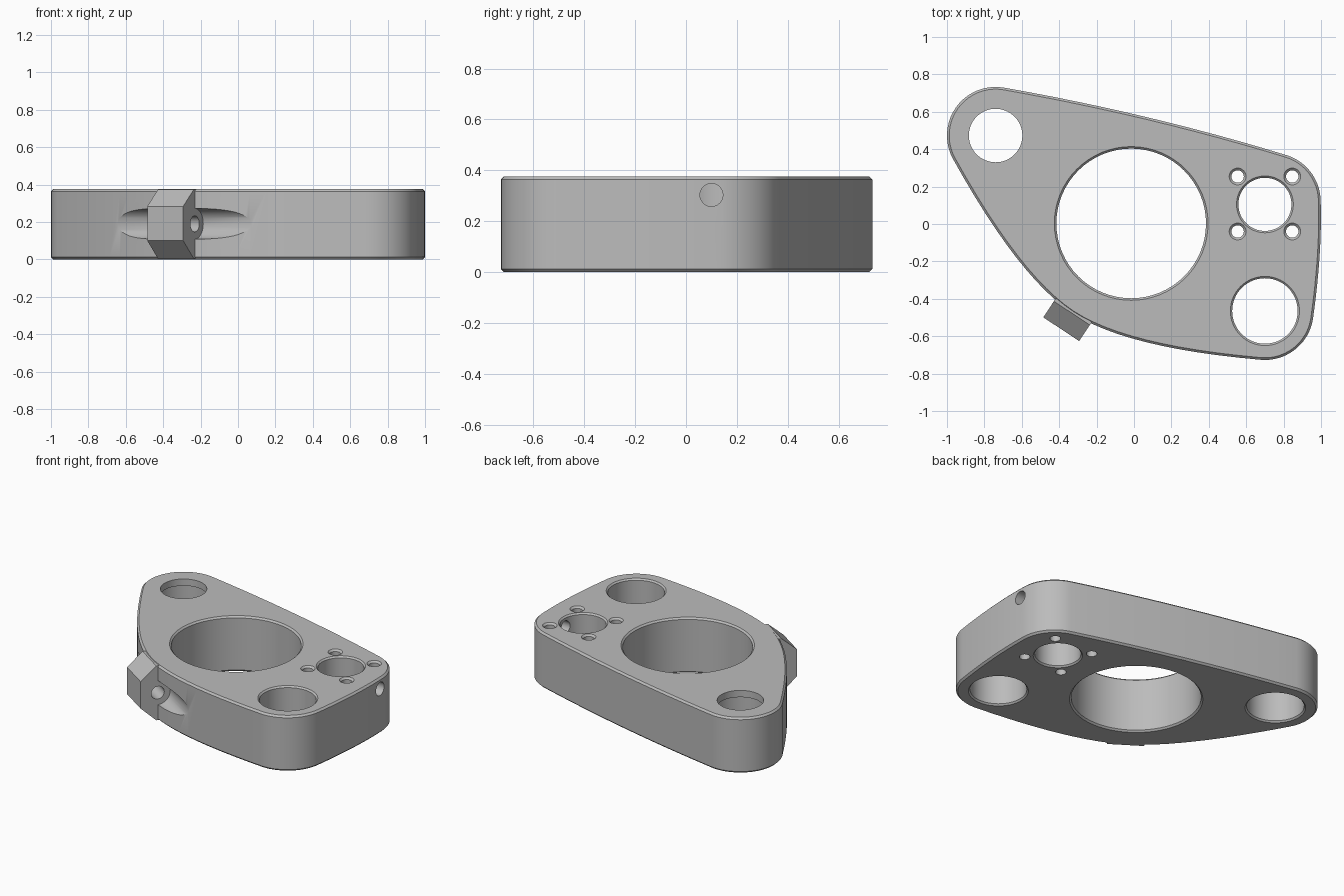
import bpy, bmesh
from math import cos, sin, radians, tau
from mathutils import Matrix, Vector

H = 0.376            # plate thickness
BORE = Vector((-0.015, 0.003, 0))
STEPS = 12

cube = bpy.data.objects.get("Cube")
if cube:
    bpy.data.objects.remove(cube, do_unlink=True)

metal = bpy.data.materials.new("plain_grey_metal")
metal.use_nodes = True
grey = (0.5, 0.5, 0.5, 1)
metal.diffuse_color = grey
metal.node_tree.nodes["Principled BSDF"].inputs["Base Color"].default_value = grey


def finish(name, bm, matrix=Matrix()):
    bm.transform(matrix)
    bmesh.ops.recalc_face_normals(bm, faces=bm.faces)
    mesh = bpy.data.meshes.new(name)
    bm.to_mesh(mesh)
    bm.free()
    mesh.materials.append(metal)
    obj = bpy.data.objects.new(name, mesh)
    bpy.context.collection.objects.link(obj)
    return obj


def prism(name, points, depth, matrix=Matrix()):
    """Extrude a flat outline along its local z."""
    bm = bmesh.new()
    face = bm.faces.new([bm.verts.new((x, y, 0)) for x, y in points])
    new = bmesh.ops.extrude_face_region(bm, geom=[face])["geom"]
    bmesh.ops.translate(bm, vec=(0, 0, depth),
                        verts=[v for v in new if isinstance(v, bmesh.types.BMVert)])
    return finish(name, bm, matrix)


def lathe(name, profile, matrix, sides=64):
    """Solid of revolution from (radius, z) pairs."""
    bm = bmesh.new()
    rings = [[bm.verts.new((r * cos(tau * i / sides), r * sin(tau * i / sides), z))
              for i in range(sides)] for r, z in profile]
    for low, high in zip(rings, rings[1:]):
        for i in range(sides):
            j = (i + 1) % sides
            bm.faces.new((low[i], low[j], high[j], high[i]))
    bm.faces.new(rings[0])
    bm.faces.new(rings[-1])
    return finish(name, bm, matrix)


def apply(obj, mod):
    bpy.context.view_layer.objects.active = obj
    bpy.ops.object.modifier_apply(modifier=mod.name)


def boolean(obj, tool, operation="DIFFERENCE"):
    mod = obj.modifiers.new("boolean", "BOOLEAN")
    mod.solver = "EXACT"
    mod.operation = operation
    mod.object = tool
    apply(obj, mod)
    bpy.data.objects.remove(tool, do_unlink=True)


# Plate outline: corner arcs (centre, radius, start and end angle) joined by
# gentle curves tangent to both neighbours, going clockwise
corners = [(-0.74, 0.473, 0.26, 209, 80), (0.738, 0.12, 0.26, 73, 2),
           (0.70, -0.467, 0.26, -8, -95), (-0.33, -0.475, 0, -123.5, -123.5)]


def on_arc(c, angle):
    a = radians(angle)
    return Vector((c[0] + c[2] * cos(a), c[1] + c[2] * sin(a)))


def heading(angle):
    return Vector((sin(radians(angle)), -cos(radians(angle))))


outline = []
for k, c in enumerate(corners):
    nxt = corners[(k + 1) % len(corners)]
    count = 20 if c[2] else 0
    for i in range(count):
        outline.append(on_arc(c, c[3] + (c[4] - c[3]) * i / count))
    p, q = on_arc(c, c[4]), on_arc(nxt, nxt[3])
    d, e = heading(c[4]), heading(nxt[3])
    mid = p + d * ((q - p).cross(e) / d.cross(e))
    for i in range(STEPS):
        t = i / STEPS
        outline.append(p * (1 - t) ** 2 + mid * 2 * t * (1 - t) + q * t ** 2)

plate = prism("clamp_plate", outline, H)
bevel = plate.modifiers.new("edge_chamfer", "BEVEL")
bevel.width = 0.012
bevel.segments = 1
bevel.limit_method = "ANGLE"
bevel.angle_limit = radians(60)
apply(plate, bevel)


# Vertical holes with chamfered rims
def hole(x, y, r, top, bottom):
    over = 0.01
    profile = [(r + bottom, -over), (r + bottom, 0), (r, bottom),
               (r, H - top), (r + top, H), (r + top, H + over)]
    if not bottom:
        profile.pop(1)
    boolean(plate, lathe("hole_cutter", profile, Matrix.Translation((x, y, 0))))


hole(BORE.x, BORE.y, 0.4, 0.011, 0.011)
hole(0.70, -0.465, 0.175, 0.01, 0.01)
hole(0.70, 0.105, 0.142, 0.01, 0.01)
for sx in (-1, 1):
    for sy in (-1, 1):
        hole(0.70 + sx * 0.146, 0.107 + sy * 0.147, 0.033, 0.012, 0)

# Stepped hole in the long corner, wide from below
stepped = [(0.187, -0.01), (0.187, 0), (0.177, 0.01), (0.177, 0.33),
           (0.143, 0.33), (0.143, H + 0.01)]
boolean(plate, lathe("stepped_cutter", stepped, Matrix.Translation((-0.74, 0.473, 0))))

# Set screw hole through the side into the small bore
side = Matrix.Translation((0.72, 0.1, 0.303)) @ Matrix.Rotation(radians(90), 4, "Y")
boolean(plate, lathe("set_screw_cutter", [(0.045, 0), (0.045, 0.5)], side, 32))

# Clamp frame: x points outwards along the slit, y along the bolt
clamp = Matrix.Translation(BORE) @ Matrix.Rotation(radians(-123.5), 4, "Z")
bolt = clamp @ Matrix.Translation((0.565, 0, 0.19)) @ Matrix.Rotation(radians(90), 4, "X")


def along_bolt(name, r):
    return lathe(name, [(r, -0.62), (r, 0.62)], bolt, 48)


def clamp_prism(name, points, width):
    stand = Matrix.Translation((0, width / 2, 0)) @ Matrix.Rotation(radians(90), 4, "X")
    return prism(name, points, width, clamp @ stand)


# Tool groove, clamp lug, bolt hole and slit
boolean(plate, along_bolt("groove_cutter", 0.082))
lug = [(0.47, 0.004), (0.575, 0.004), (0.678, 0.1),
       (0.678, 0.283), (0.575, 0.373), (0.47, 0.373)]
boolean(plate, clamp_prism("clamp_lug", lug, 0.23), "UNION")
boolean(plate, along_bolt("bolt_cutter", 0.043))
slit = [(0.35, -0.1), (0.8, -0.1), (0.8, 0.6), (0.577, 0.6), (0.577, 0.371), (0.35, 0.371)]
boolean(plate, clamp_prism("slit_cutter", slit, 0.02))

# Smooth walls with crisp rims
bpy.ops.object.select_all(action="DESELECT")
plate.select_set(True)
bpy.context.view_layer.objects.active = plate
bpy.ops.object.shade_smooth_by_angle(angle=radians(30))
